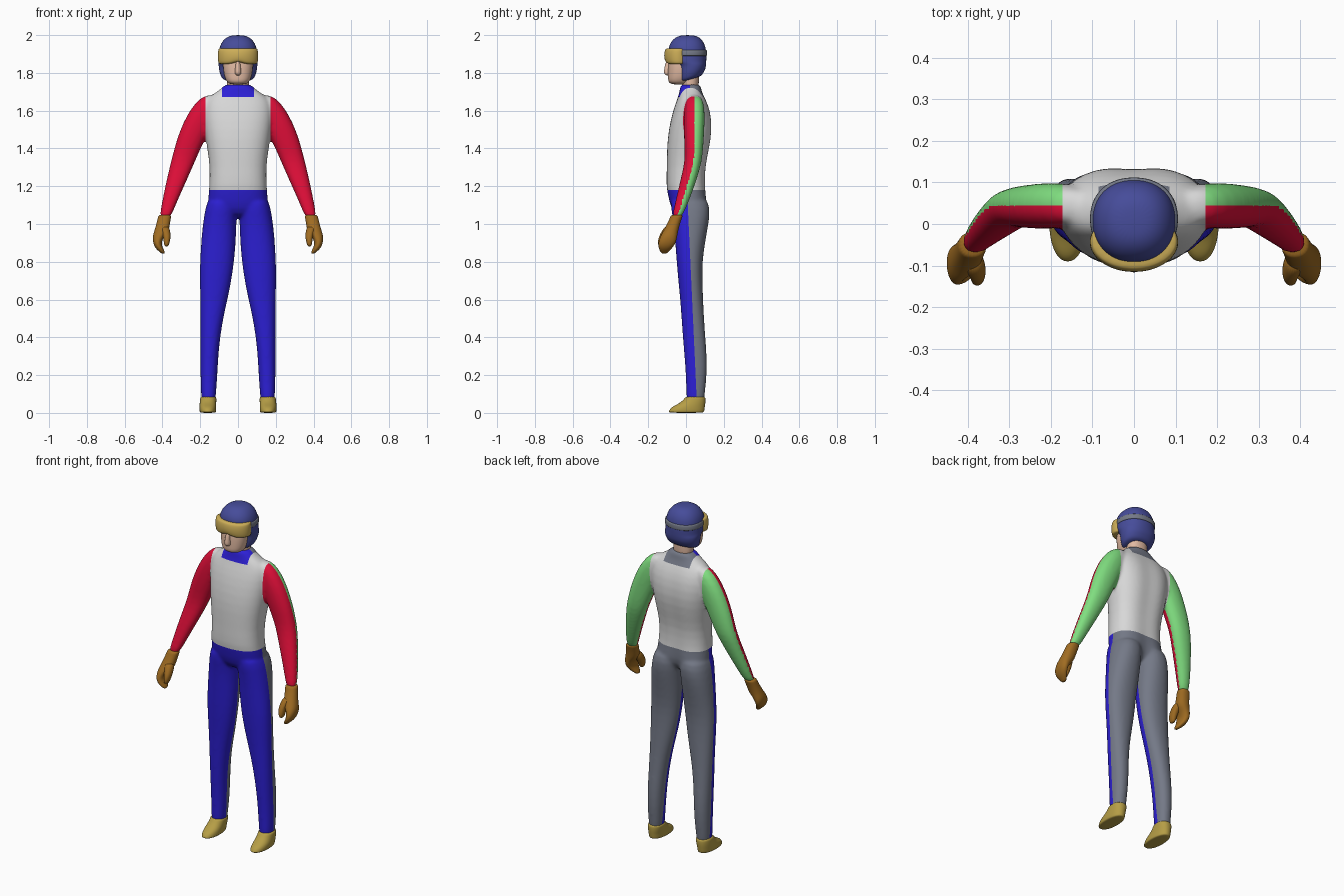
import bpy, bmesh, math
from mathutils import Vector


def material(name, r, g, b):
    m = bpy.data.materials.new(name)
    m.diffuse_color = [(c / 255 / 12.92 if c < 11 else ((c / 255 + 0.055) / 1.055) ** 2.4)
                       for c in (r, g, b)] + [1]
    return m


WHITE = material("white cloth", 216, 216, 216)
BLUE = material("blue cloth", 45, 32, 215)
GREY = material("grey cloth", 116, 121, 135)
RED = material("red cloth", 222, 14, 56)
GREEN = material("green cloth", 128, 222, 128)
HELMET = material("helmet blue", 70, 76, 154)
GOLD = material("goggle gold", 205, 174, 88)
SKIN = material("skin", 226, 186, 162)
BROWN = material("glove brown", 160, 108, 34)
BOOT = material("boot tan", 182, 158, 70)


def tube(bm, rings, side=1, n=24, p=2.2):
    """Closed loft of horizontal rings (z, x0, x1, y_front, y_back, back groove)."""
    loops = []
    for z, x0, x1, y0, y1, *groove in rings:
        loop = []
        for i in range(n):
            a = 2 * math.pi * i / n
            c, s = math.cos(a), math.sin(a)
            x = (x0 + x1) / 2 + (x1 - x0) / 2 * math.copysign(abs(c) ** (2 / p), c)
            y = (y0 + y1) / 2 + (y1 - y0) / 2 * math.copysign(abs(s) ** (2 / p), s)
            if groove and s > 0:
                y -= groove[0] * math.exp(-(x / 0.04) ** 2)
            loop.append(bm.verts.new((side * x, y, z)))
        loops.append(loop)
    for a, b in zip(loops, loops[1:]):
        for i in range(n):
            j = (i + 1) % n
            bm.faces.new((a[i], a[j], b[j], b[i]))
    bm.faces.new(loops[0])
    bm.faces.new(loops[-1])


def finish(bm, name, mats, levels=2):
    bmesh.ops.recalc_face_normals(bm, faces=bm.faces[:])
    me = bpy.data.meshes.new(name)
    bm.to_mesh(me)
    bm.free()
    for m in mats:
        me.materials.append(m)
    me.shade_smooth()
    ob = bpy.data.objects.new(name, me)
    bpy.context.collection.objects.link(ob)
    if levels:
        sub = ob.modifiers.new("round", 'SUBSURF')
        sub.levels = sub.render_levels = levels
    return ob


def part(name, mat, rings, sides=(1,), p=2.2, bend=None):
    bm = bmesh.new()
    for s in sides:
        tube(bm, rings, s, p=p)
    if bend:
        for v in bm.verts:
            v.co.z += bend(v.co)
    return finish(bm, name, [mat])


BOTH = (1, -1)

# Suit: torso, sleeves and legs lofted, then fused into one smooth skin
torso = [(1.03, .10, -.04, .08, .03), (1.08, .165, -.08, .125, .03), (1.15, .157, -.095, .113, .015),
         (1.2, .153, -.106, .106, .008), (1.3, .149, -.102, .107, .01), (1.4, .164, -.102, .13, .012),
         (1.5, .179, -.093, .146, .012), (1.6, .186, -.07, .135, .01), (1.66, .17, -.047, .108, .005),
         (1.69, .13, -.037, .088, 0), (1.715, .088, -.033, .08, 0), (1.745, .07, -.03, .078, 0)]
sleeve = [(1.685, .10, .17, .015, .07), (1.65, .10, .222, -.005, .095), (1.57, .12, .275, -.012, .1),
          (1.5, .15, .305, -.012, .097), (1.44, .178, .327, -.01, .094), (1.36, .215, .348, -.006, .088),
          (1.3, .24, .363, -.013, .077), (1.2, .285, .386, -.038, .045), (1.1, .33, .406, -.06, .008),
          (1.02, .36, .42, -.08, -.028)]
leg = [(1.15, .004, .157, -.088, .11), (1.08, .004, .174, -.079, .13), (1.0, .008, .187, -.066, .12),
       (.9, .011, .196, -.057, .101), (.8, .02, .202, -.05, .087), (.7, .034, .202, -.041, .087),
       (.6, .055, .2, -.031, .091), (.5, .078, .199, -.024, .096), (.4, .094, .199, -.017, .103),
       (.3, .104, .199, -.009, .111), (.2, .109, .199, -.001, .111), (.1, .116, .196, .001, .1),
       (.03, .122, .192, .005, .094)]
bm = bmesh.new()
tube(bm, [(z, -r, r, f, b, g) for z, r, f, b, g in torso], p=2.4)
for s in BOTH:
    tube(bm, sleeve, s)
    tube(bm, leg, s)
suit = finish(bm, "suit", [WHITE, BLUE, GREY, RED, GREEN], 1)
fuse = suit.modifiers.new("fuse", 'REMESH')
fuse.mode, fuse.voxel_size = 'VOXEL', 0.008
soften = suit.modifiers.new("soften", 'SMOOTH')
soften.factor, soften.iterations = 0.5, 10
skin = bpy.data.meshes.new_from_object(suit.evaluated_get(bpy.context.evaluated_depsgraph_get()))
suit.modifiers.clear()

# Cut the colour borders, then colour by region and facing
HEM, SHOULDER, COLLAR = 1.18, 0.172, 1.672
bm = bmesh.new()
bm.from_mesh(skin)


def cut(co, no, keep):
    faces = [f for f in bm.faces if keep(f.calc_center_median())]
    geom = set(faces) | {e for f in faces for e in f.edges} | {v for f in faces for v in f.verts}
    bmesh.ops.bisect_plane(bm, geom=list(geom), plane_co=co, plane_no=no)


cut((0, 0, HEM), (0, 0, 1), lambda c: abs(c.x) < .24)
cut((0, 0, COLLAR), (0, 0, 1), lambda c: abs(c.x) < .12)
for s in BOTH:
    cut((s * SHOULDER, 0, 0), (1, 0, 0), lambda c: c.z > 1.4)
    cut((s * .085, 0, 0), (1, 0, 0), lambda c: c.z > COLLAR)
cut((0, .06, 0), (0, 1, .046), lambda c: c.z < HEM and abs(c.x) < .24)
cut((0, .02, 0), (0, 1, 0), lambda c: c.z > COLLAR and abs(c.x) < .1)
bm.normal_update()
for f in bm.faces:
    c = f.calc_center_median()
    x = abs(c.x)
    if x > .24 or (x > SHOULDER and c.z > HEM):
        f.material_index = 3 if f.normal.y < 0.05 else 4
    elif c.z < HEM:
        f.material_index = 1 if c.y < .06 - .046 * c.z else 2
    elif c.z > COLLAR and x < .085:
        f.material_index = 1 if c.y < .02 else 2
    else:
        f.material_index = 0
    f.smooth = True
bm.to_mesh(suit.data)
bm.free()
bpy.data.meshes.remove(skin)
suit.data.shade_smooth()

# Boots
part("boots", BOOT, [(0, .12, .198, -.088, .09), (.006, .115, .204, -.094, .097), (.03, .115, .205, -.08, .1),
                     (.05, .115, .203, -.035, .103), (.075, .114, .201, -.008, .104),
                     (.09, .116, .198, .0, .1)], BOTH)

# Gloves: mitten and thumb
part("gloves", BROWN, [(1.05, .354, .42, -.08, -.015), (1.035, .354, .424, -.084, -.02),
                       (1.0, .361, .432, -.1, -.032), (.96, .366, .444, -.122, -.042),
                       (.935, .39, .452, -.135, -.047), (.9, .408, .45, -.148, -.053),
                       (.87, .396, .437, -.145, -.075), (.85, .386, .412, -.134, -.095),
                       (.843, .39, .404, -.125, -.105)], BOTH)
part("thumbs", BROWN, [(.99, .366, .41, -.11, -.06), (.96, .358, .405, -.13, -.07),
                       (.93, .356, .395, -.145, -.09), (.9, .362, .393, -.15, -.105),
                       (.88, .37, .388, -.145, -.115)], BOTH)

# Neck, face and nose
part("neck", SKIN, [(1.7, -.06, .06, -.022, .068), (1.76, -.058, .058, -.022, .068),
                    (1.85, -.058, .058, -.02, .07)])
part("face", SKIN, [(1.738, -.04, .04, -.075, .0), (1.752, -.06, .06, -.095, .02),
                    (1.78, -.072, .072, -.096, .04), (1.82, -.079, .079, -.096, .05),
                    (1.86, -.08, .08, -.094, .05), (1.9, -.075, .075, -.08, .05)], p=2.3)
part("nose", SKIN, [(1.785, -.01, .01, -.105, -.07), (1.798, -.018, .018, -.118, -.07),
                    (1.82, -.015, .015, -.116, -.07), (1.87, -.011, .011, -.105, -.07)])

# Helmet with ear guards, lower edge rising to the back
part("helmet", HELMET, [(2.0, -.03, .03, -.024, .04), (1.988, -.064, .064, -.058, .074),
                        (1.96, -.089, .089, -.084, .096), (1.93, -.1, .1, -.094, .106),
                        (1.89, -.104, .104, -.092, .109), (1.858, -.104, .104, -.088, .108),
                        (1.845, -.104, .104, -.046, .107), (1.81, -.101, .101, -.046, .104),
                        (1.78, -.093, .093, -.043, .096), (1.763, -.083, .083, -.038, .085),
                        (1.758, -.06, .06, -.02, .065)],
     bend=lambda c: .28 * c.y * min(1, max(0, (1.83 - c.z) / .05)))

# Goggles with a notch over the nose, and their strap
part("goggles", GOLD, [(1.846, -.098, .098, -.1, .02), (1.85, -.106, .106, -.112, .028),
                       (1.89, -.108, .108, -.118, .03), (1.926, -.106, .106, -.112, .028),
                       (1.931, -.098, .098, -.1, .02)], p=2,
     bend=lambda c: .014 * math.exp(-(c.x / .03) ** 2) if c.z < 1.87 and c.y < 0 else 0)
part("goggle_strap", GREY, [(1.889, -.1, .1, -.08, .105), (1.89, -.107, .107, -.088, .113),
                            (1.905, -.107, .107, -.088, .113), (1.921, -.105, .105, -.088, .112),
                            (1.922, -.098, .098, -.08, .104)])
